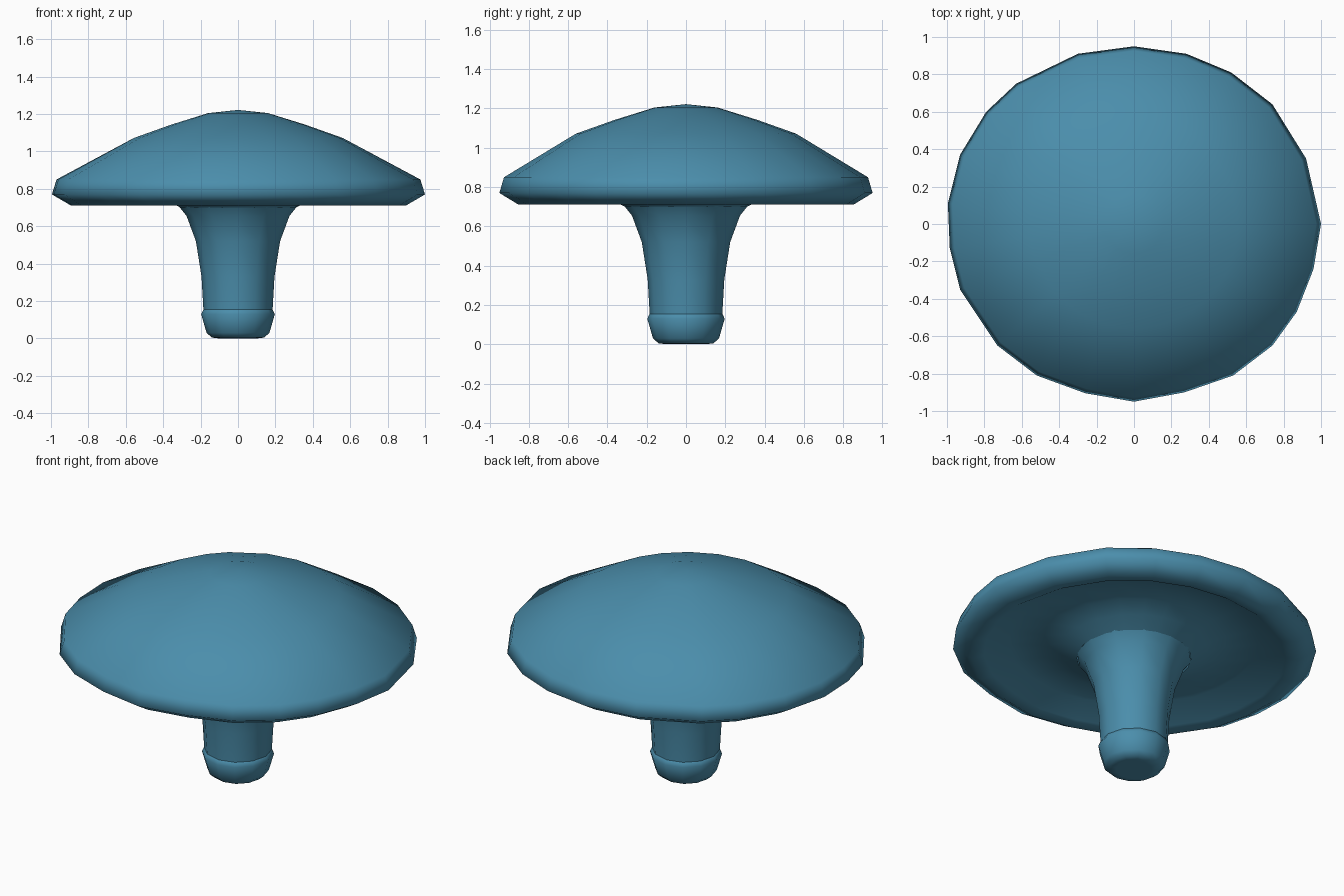
import bpy, bmesh, math
from mathutils import Vector

if "Cube" in bpy.data.objects:
    bpy.data.objects.remove(bpy.data.objects["Cube"])

blue = bpy.data.materials.new("blue")
blue.diffuse_color = (0.07, 0.27, 0.41, 1)
blue.use_nodes = True
blue.node_tree.nodes["Principled BSDF"].inputs["Base Color"].default_value = blue.diffuse_color


def circle(n, turn=0.0):
    return [Vector((math.cos(2 * math.pi * i / n + turn),
                    math.sin(2 * math.pi * i / n + turn))) for i in range(n)]


def loft(name, rings, top=None, bottom=None):
    """Skin a stack of (outline, scale, z) rings, closing onto optional pole points."""
    bm = bmesh.new()
    loops = [[bm.verts.new((p.x * s, p.y * s, z)) for p in outline]
             for outline, s, z in rings]
    n = len(loops[0])
    for a, b in zip(loops, loops[1:]):
        for i in range(n):
            j = (i + 1) % n
            bm.faces.new((a[i], b[i], b[j], a[j]))
    for loop, pole in ((loops[0], top), (loops[-1], bottom)):
        if pole is not None:
            v = bm.verts.new((0, 0, pole))
            for i in range(n):
                bm.faces.new((loop[i], loop[(i + 1) % n], v))
    bmesh.ops.recalc_face_normals(bm, faces=bm.faces)
    for f in bm.faces:
        f.smooth = True
    me = bpy.data.meshes.new(name)
    bm.to_mesh(me)
    bm.free()
    me.materials.append(blue)
    ob = bpy.data.objects.new(name, me)
    bpy.context.collection.objects.link(ob)
    return ob


# Slightly uneven rim of the cap, seen from above
rim = [Vector(p) for p in (
    (1, 0), (.92, .35), (.74, .64), (.52, .81), (.28, .91), (0, .95),
    (-.3, .91), (-.63, .75), (-.79, .6), (-.93, .37), (-.995, .11),
    (-.985, -.13), (-.93, -.35), (-.73, -.65), (-.52, -.81), (-.26, -.905),
    (0, -.95), (.27, -.9), (.53, -.81), (.74, -.65), (.87, -.47), (.96, -.24))]
inner = [p.normalized() for p in rim]

# Cap: dome, rolled rim and hollow underside running into the stem flare
loft("cap", [
    (inner, .16, 1.205), (inner, .36, 1.143), (inner, .56, 1.072),
    (rim, .975, .85), (rim, 1, .77), (rim, .9, .712), (rim, .83, .725),
    (inner, .68, .80), (inner, .5, .785), (inner, .40, .745),
    (inner, .31, .70)], top=1.222)

# Stem: flares out to meet the cap
ring = circle(12)
loft("stem", [
    (ring, .315, .705), (ring, .275, .655), (ring, .225, .52),
    (ring, .195, .33), (ring, .183, .12)])

# Foot: bulging collar at the bottom of the stem
loft("foot", [
    (ring, .17, .165), (ring, .185, .155), (ring, .197, .13),
    (ring, .168, .03), (ring, .14, .005), (ring, .10, 0)], bottom=.015)
